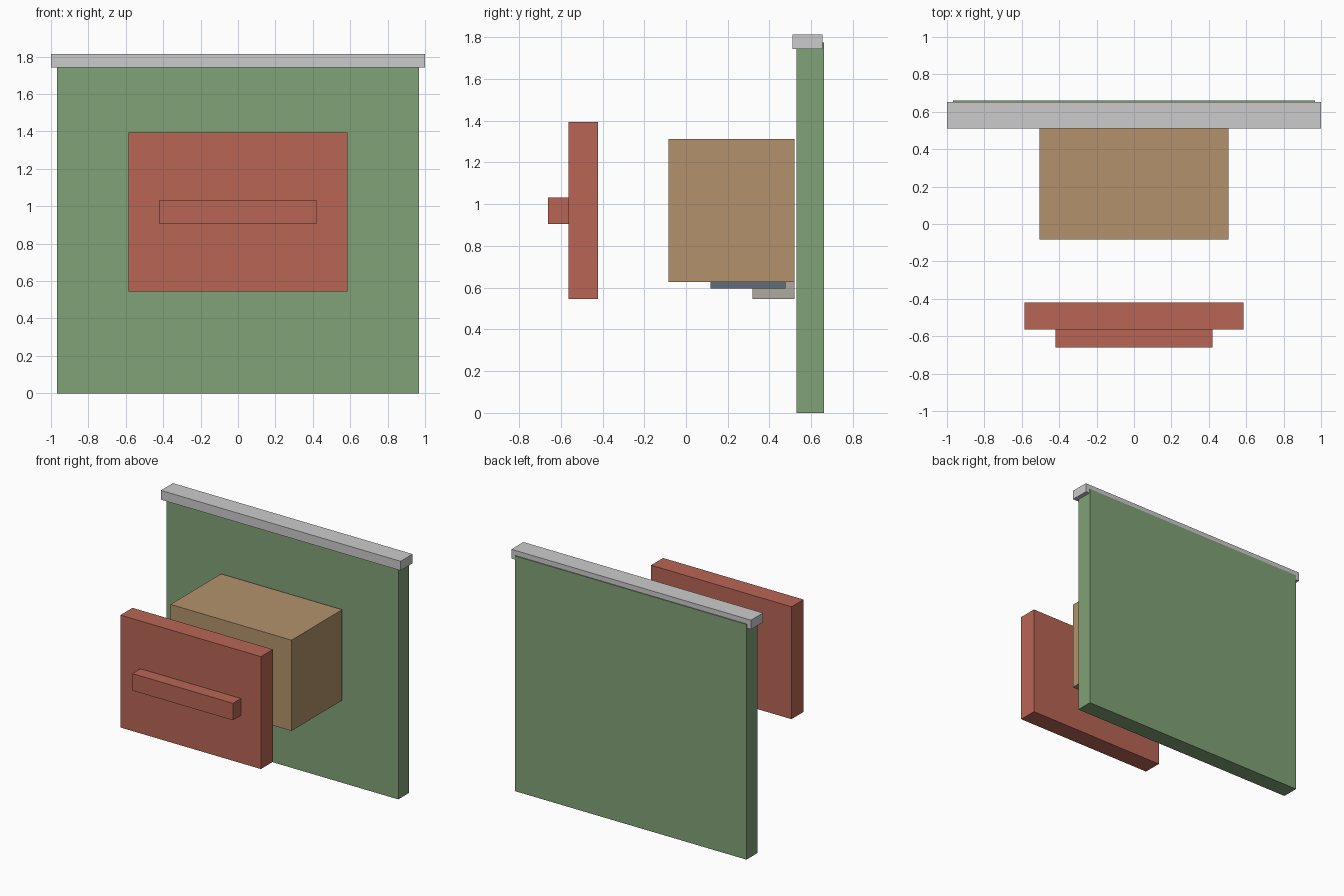
import bpy
import bmesh
from mathutils import Vector

if "Cube" in bpy.data.objects:
    bpy.data.objects.remove(bpy.data.objects["Cube"])


def material(name, r, g, b):
    m = bpy.data.materials.new(name)
    m.diffuse_color = (r, g, b, 1)
    m.use_nodes = True
    m.node_tree.nodes["Principled BSDF"].inputs["Base Color"].default_value = m.diffuse_color
    return m


def box(name, x, y, z, mat=None):
    """Box spanning the given (low, high) ranges on each axis."""
    lo, hi = (Vector(c) for c in zip(x, y, z))
    bm = bmesh.new()
    bmesh.ops.create_cube(bm, size=1)
    bmesh.ops.scale(bm, vec=hi - lo, verts=bm.verts)
    mesh = bpy.data.meshes.new(name)
    bm.to_mesh(mesh)
    bm.free()
    ob = bpy.data.objects.new(name, mesh)
    ob.location = (lo + hi) / 2
    bpy.context.collection.objects.link(ob)
    if mat:
        mesh.materials.append(mat)
    return ob


green = material("green", 0.22, 0.36, 0.18)
red = material("red", 0.48, 0.13, 0.09)
tan = material("tan", 0.45, 0.29, 0.15)
slate = material("slate", 0.12, 0.15, 0.19)
stone = material("stone", 0.42, 0.40, 0.35)

# Back wall and its coping
box("wall_panel", (-0.967, 0.967), (0.53, 0.66), (0, 1.775), green)
box("wall_cap", (-1, 1), (0.51, 0.653), (1.743, 1.813))

# Housing with the fittings under it
box("housing", (-0.505, 0.505), (-0.083, 0.52), (0.627, 1.312), tan)
box("bottom_plate", (-0.25, 0.25), (0.117, 0.477), (0.597, 0.627), slate)
box("bottom_outlet", (-0.455, -0.326), (0.318, 0.52), (0.545, 0.627), stone)

# Detached front cover with its handle bar
box("front_cover", (-0.586, 0.586), (-0.564, -0.421), (0.545, 1.393), red)
box("cover_handle", (-0.42, 0.42), (-0.66, -0.564), (0.905, 1.033), red)
